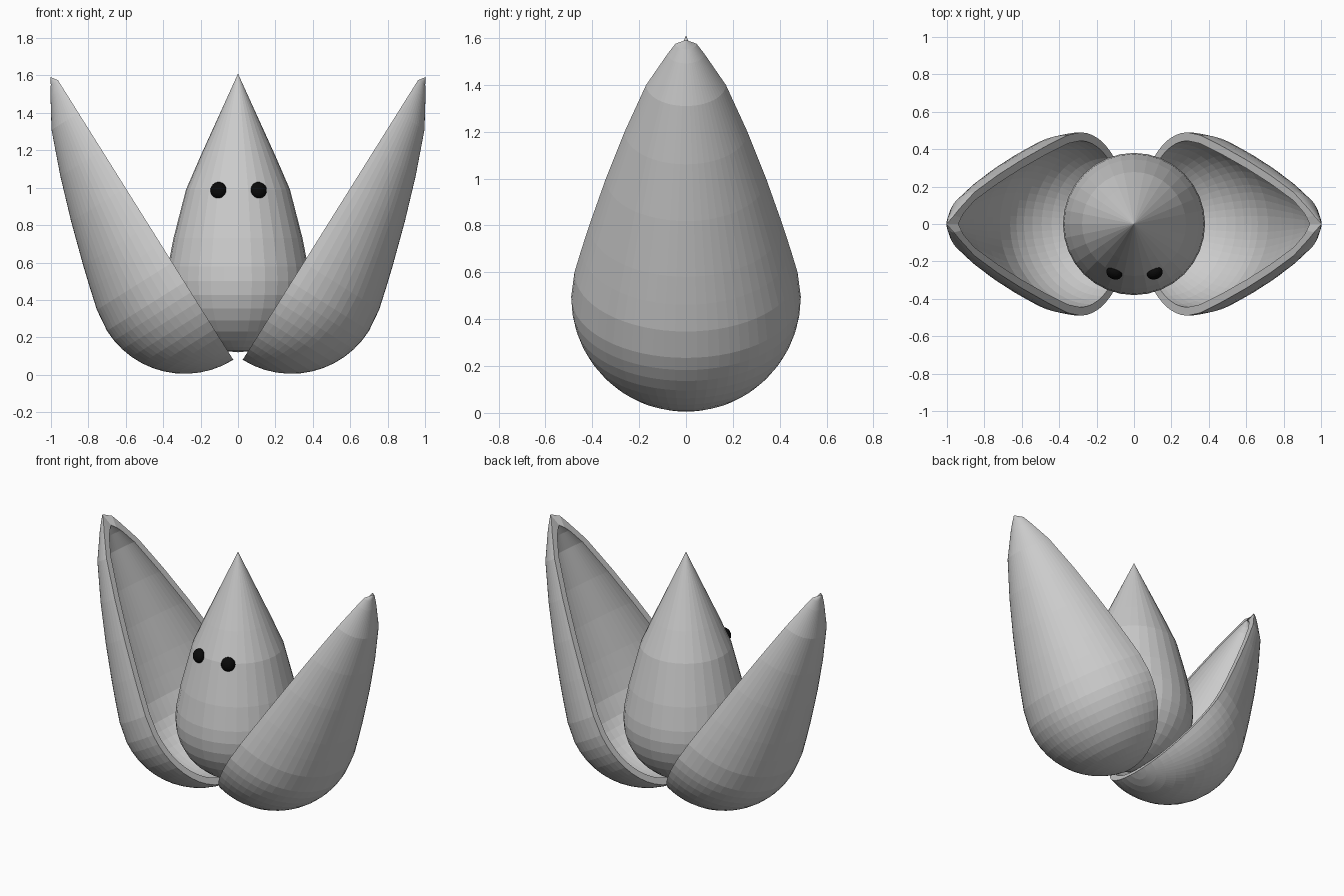
import bpy, bmesh, math
from mathutils import Vector

if "Cube" in bpy.data.objects:
    bpy.data.objects.remove(bpy.data.objects["Cube"])


def material(name, rgb):
    m = bpy.data.materials.new(name)
    m.diffuse_color = (*rgb, 1)
    m.use_nodes = True
    m.node_tree.nodes["Principled BSDF"].inputs["Base Color"].default_value = m.diffuse_color
    return m


grey = material("light grey", (0.6, 0.6, 0.6))
black = material("black", (0.003, 0.003, 0.003))


def finish(bm, name, mat):
    bmesh.ops.remove_doubles(bm, verts=bm.verts, dist=1e-5)
    bmesh.ops.dissolve_degenerate(bm, edges=bm.edges, dist=1e-5)
    bmesh.ops.recalc_face_normals(bm, faces=bm.faces)
    me = bpy.data.meshes.new(name)
    bm.to_mesh(me)
    bm.free()
    me.materials.append(mat)
    ob = bpy.data.objects.new(name, me)
    bpy.context.collection.objects.link(ob)
    return ob


def bowl(radius, centre, steps):
    """Quarter circle from the bottom pole to the widest ring: (radius, height)."""
    return [(radius * math.sin(a), centre - radius * math.cos(a))
            for a in (math.pi / 2 * i / steps for i in range(steps + 1))]


def skin(bm, rings):
    for a, b in zip(rings, rings[1:]):
        for i in range(len(a) - 1):
            bm.faces.new((a[i], a[i + 1], b[i + 1], b[i]))


# Inner body: full teardrop of revolution
SIDES = 32
profile = bowl(0.38, 0.5, 8) + [(0.374, 0.58), (0.345, 0.73), (0.278, 0.99),
                                (0.2, 1.17), (0, 1.61)]
bm = bmesh.new()
skin(bm, [[bm.verts.new((r * math.cos(math.tau * i / SIDES),
                         r * math.sin(math.tau * i / SIDES), z))
           for i in range(SIDES + 1)] for r, z in profile])
finish(bm, "body", grey)

# Half shells: half teardrop with wall thickness, leaning outward, mirrored
LEAN = math.radians(32.1)
AXIS = Vector((math.sin(LEAN), 0, math.cos(LEAN)))
OUT = Vector((math.cos(LEAN), 0, -math.sin(LEAN)))
BASE = Vector((0.025, 0, 0.08))
WALL, HALF = 0.045, 32

taper = [(0.476, 0.614), (0.446, 0.73), (0.413, 0.85), (0.342, 1.086),
         (0.262, 1.322), (0.17, 1.558)]
outer = bowl(0.49, 0.49, 12) + taper + [(0.078, 1.715), (0.045, 1.765), (0, 1.8)]
inner = bowl(0.49 - WALL, 0.49, 12) + [(r - WALL, t) for r, t in taper] \
    + [(0.062, 1.66), (0.035, 1.69), (0, 1.72)]


def half_rings(bm, prof, tip_shift):
    rings = []
    for r, t in prof:
        shift = tip_shift if t == prof[-1][1] else 0
        rings.append([bm.verts.new(
            BASE + AXIS * t + OUT * (r * math.sin(math.pi * i / HALF) + shift)
            + Vector((0, r * math.cos(math.pi * i / HALF), 0)))
            for i in range(HALF + 1)])
    return rings


bm = bmesh.new()
out_rings = half_rings(bm, outer, 0.025)
in_rings = half_rings(bm, inner, 0.0)
skin(bm, out_rings)
skin(bm, in_rings)
for end in (0, HALF):  # rim between outer and inner wall
    skin(bm, [[r[end] for r in out_rings], [r[end] for r in in_rings]])
shell = finish(bm, "half_shells", grey)
shell.modifiers.new("mirror", "MIRROR").use_mirror_merge = False

# Eyes: small flattened beads set into the front of the body
for side, name in ((-1, "left_eye"), (1, "right_eye")):
    bm = bmesh.new()
    bmesh.ops.create_uvsphere(bm, u_segments=20, v_segments=12, radius=0.044)
    bmesh.ops.scale(bm, vec=(1, 0.75, 1), verts=bm.verts)
    eye = finish(bm, name, black)
    eye.location = (side * 0.108 + 0.003, -0.262, 0.987)
    eye.rotation_euler = (math.radians(-15), 0, side * math.radians(20))
